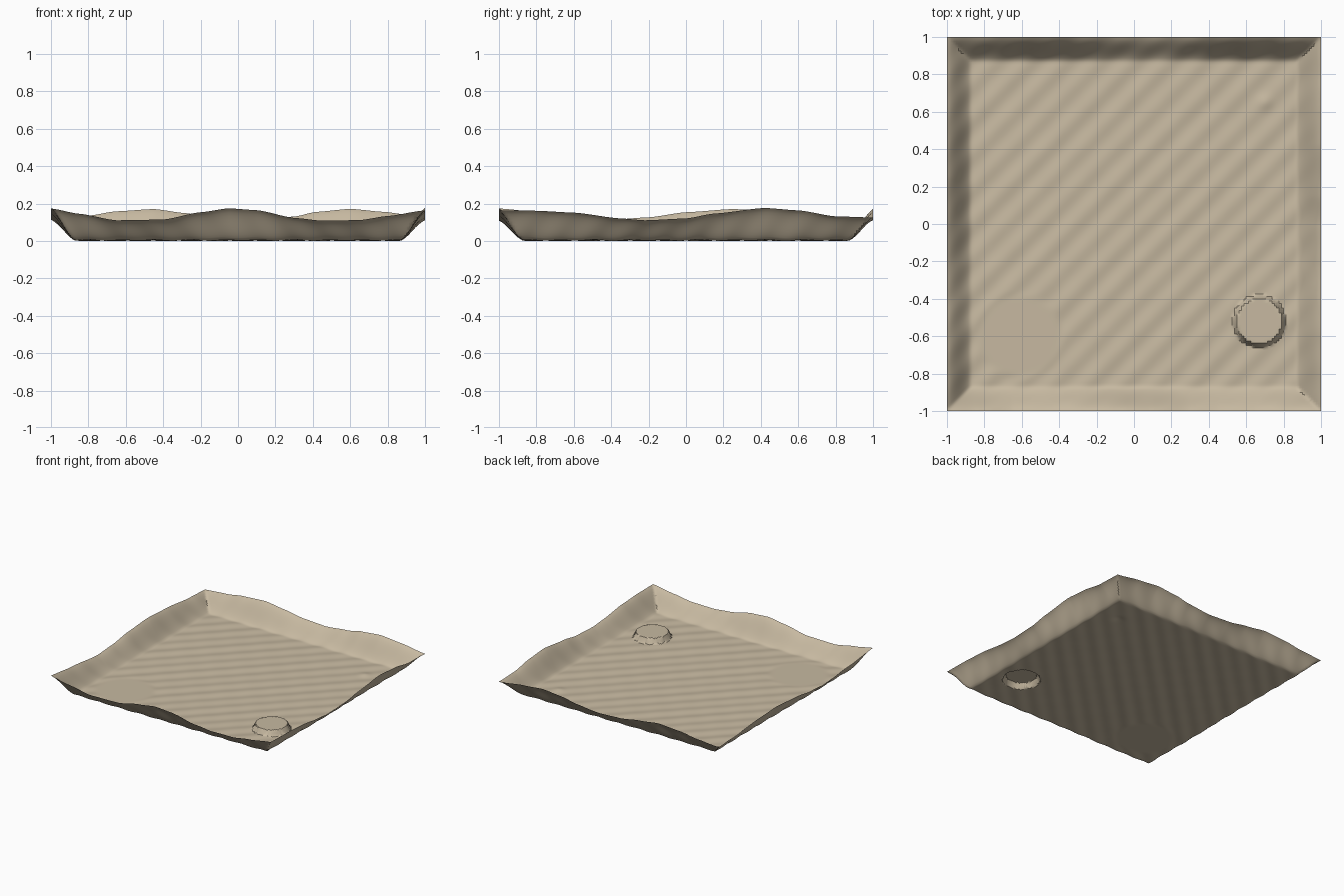
import bpy, bmesh, math

if "Cube" in bpy.data.objects:
    bpy.data.objects.remove(bpy.data.objects["Cube"])

N = 160                    # grid cells per side
INNER = 0.87               # where the banks begin
DISC = (0.67, -0.52)       # raised round pad
FLAT = (-0.61, -0.60)      # levelled patch

# Rim height along each side: (position, height)
FRONT = [(-1, .175), (-.85, .147), (-.65, .112), (-.4, .116), (-.2, .155), (-.05, .176),
         (.1, .166), (.3, .125), (.45, .110), (.65, .113), (.8, .135), (1, .165)]
BACK = [(-1, .122), (-.8, .137), (-.65, .160), (-.45, .172), (-.28, .150), (-.1, .122),
        (.1, .112), (.3, .132), (.42, .157), (.6, .173), (.78, .157), (1, .127)]
RIGHT = [(-1, .165), (-.8, .163), (-.6, .153), (-.35, .122), (-.22, .112), (0, .122),
         (.15, .148), (.42, .178), (.6, .165), (.8, .133), (1, .127)]
LEFT = [(-1, .175), (-.7, .145), (-.4, .115), (-.2, .128), (0, .155), (.25, .172),
        (.5, .160), (.8, .130), (1, .122)]


def smooth(t):
    t = min(max(t, 0), 1)
    return t * t * (3 - 2 * t)


def rim(table, p):
    for (p0, h0), (p1, h1) in zip(table, table[1:]):
        if p <= p1 + 1e-6:
            t = (p - p0) / (p1 - p0)
            return h0 + (h1 - h0) * (0.5 * t + 0.5 * smooth(t))
    return table[-1][1]


def height(x, y):
    # rippled floor, fading out on the levelled patch
    wave = 0.0026 * math.sin(34 * (x - y)) + 0.0012 * math.sin(23 * x + 1) * math.sin(21 * y)
    wave *= smooth((math.hypot(x - FLAT[0], y - FLAT[1]) - 0.19) / 0.06)
    # small bump on the floor
    bump = 0.008 * math.exp(-((x - .70) ** 2 + (y - .65) ** 2) / 0.0016)
    z = 0.0055 + wave + bump
    # sloping banks with an uneven rim
    m = max(abs(x), abs(y))
    if m > INNER:
        if abs(x) >= abs(y):
            h = rim(RIGHT if x > 0 else LEFT, y)
        else:
            h = rim(BACK if y > 0 else FRONT, x)
        t = (m - INNER) / (1 - INNER)
        z = z * (1 - t) + h * (0.5 * t + 0.5 * smooth(t))
        z += wave * t * (1 - t) * 2
    # flat topped round pad
    r = math.hypot(x - DISC[0], y - DISC[1])
    k = min(max((0.138 - r) / 0.014, 0), 1)
    return z * (1 - k) + 0.05 * k


# Ground sheet with raised banks
bm = bmesh.new()
bmesh.ops.create_grid(bm, x_segments=N, y_segments=N, size=1)
for v in bm.verts:
    v.co.z = height(v.co.x, v.co.y)
low = min(v.co.z for v in bm.verts)
for v in bm.verts:
    v.co.z -= low
mesh = bpy.data.meshes.new("sand_basin")
bm.to_mesh(mesh)
bm.free()
basin = bpy.data.objects.new("sand_basin", mesh)
bpy.context.collection.objects.link(basin)

# Pale sand colour
sand = bpy.data.materials.new("pale_sand")
sand.diffuse_color = (0.57, 0.485, 0.355, 1)
sand.use_nodes = True
sand.node_tree.nodes["Principled BSDF"].inputs["Base Color"].default_value = sand.diffuse_color
mesh.materials.append(sand)

bpy.context.view_layer.objects.active = basin
basin.select_set(True)
bpy.ops.object.shade_smooth_by_angle(angle=math.radians(35))
